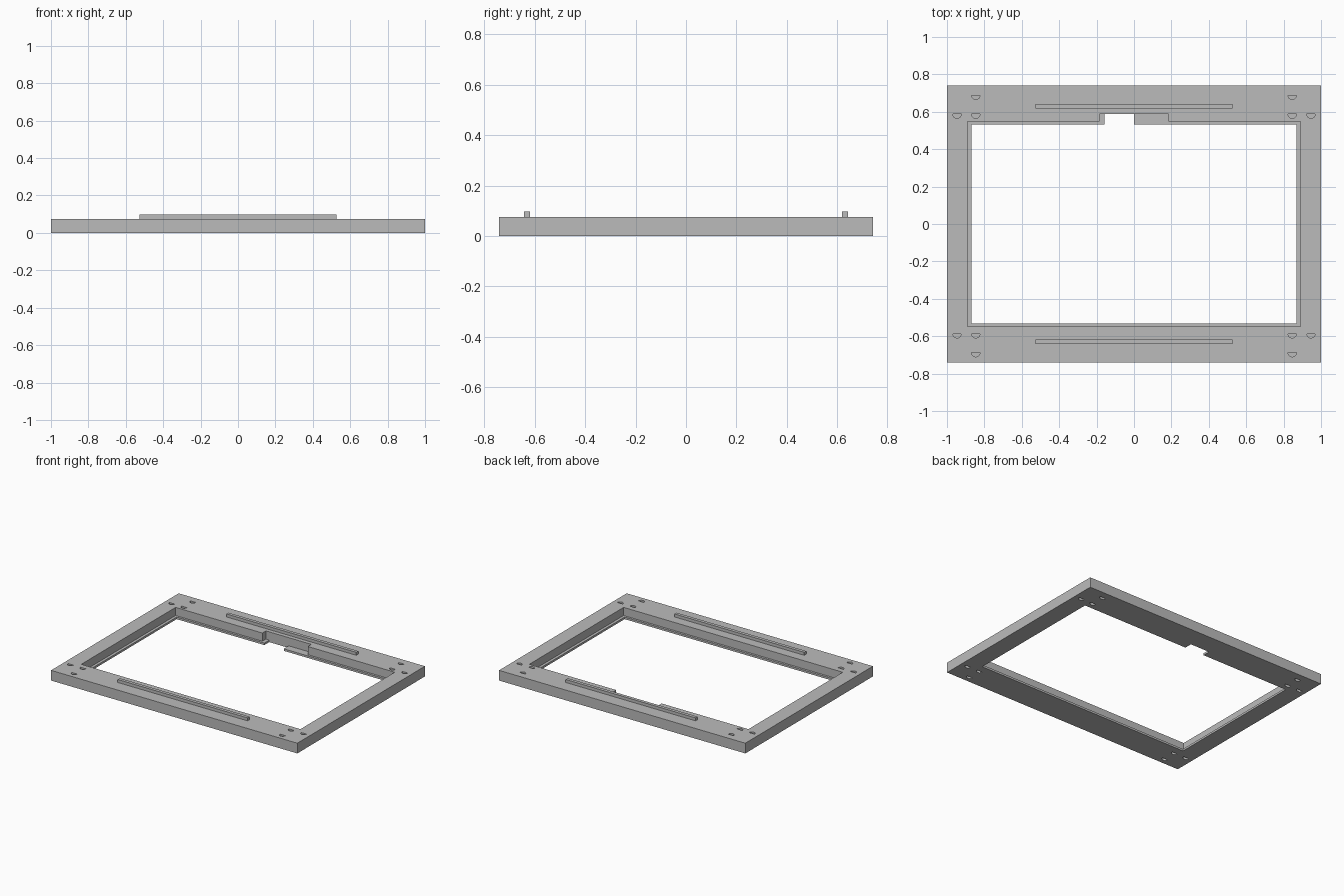
import bpy, bmesh, math

cube = bpy.data.objects.get("Cube")
if cube:
    bpy.data.objects.remove(cube, do_unlink=True)

W, D, H = 1.0, 0.74, 0.075   # half width, half depth, frame height
LIP = 0.015                  # thickness of the inner ledge

grey = bpy.data.materials.new("plain grey")
grey.use_nodes = True
colour = (0.5, 0.5, 0.5, 1)
grey.diffuse_color = colour
grey.node_tree.nodes["Principled BSDF"].inputs["Base Color"].default_value = colour


def add_prism(bm, outline, z0, z1):
    """Extrude a counter-clockwise outline from z0 to z1."""
    low = [bm.verts.new((x, y, z0)) for x, y in outline]
    high = [bm.verts.new((x, y, z1)) for x, y in outline]
    bm.faces.new(low[::-1])
    bm.faces.new(high)
    n = len(outline)
    for i in range(n):
        j = (i + 1) % n
        bm.faces.new((low[i], low[j], high[j], high[i]))


def make_object(name, prisms):
    bm = bmesh.new()
    for prism in prisms:
        add_prism(bm, *prism)
    mesh = bpy.data.meshes.new(name)
    bm.to_mesh(mesh)
    bm.free()
    mesh.materials.append(grey)
    obj = bpy.data.objects.new(name, mesh)
    bpy.context.collection.objects.link(obj)
    return obj


def rect(x0, x1, y0, y1):
    return [(x0, y0), (x1, y0), (x1, y1), (x0, y1)]


def half_disc(x, y, r=0.0225, steps=8):
    angles = [math.pi + math.pi * i / steps for i in range(steps + 1)]
    return [(x + r * math.cos(a), y + r * math.sin(a)) for a in angles]


def cut(target, name, prisms):
    cutter = make_object(name, prisms)
    cutter.hide_render = True
    mod = target.modifiers.new(name, "BOOLEAN")
    mod.operation, mod.solver, mod.object = "DIFFERENCE", "EXACT", cutter
    bpy.context.view_layer.objects.active = target
    bpy.ops.object.modifier_apply(modifier=mod.name)
    bpy.data.objects.remove(cutter, do_unlink=True)


# Frame with a stepped opening: recess above, narrower opening below
frame = make_object("frame", [(rect(-W, W, -D, D), 0, H)])
cut(frame, "opening_cutter", [(rect(-0.87, 0.87, -0.531, 0.531), -0.1, 0.2)])
cut(frame, "recess_cutter", [(rect(-0.89, 0.89, -0.547, 0.547), LIP, 0.2)])

# Connector notch in the rear rail, and the gap through its ledge
cut(frame, "notch_cutter", [(rect(-0.185, 0.184, 0.3, 0.588), LIP, 0.2)])
cut(frame, "gap_cutter", [(rect(-0.158, 0, 0.3, 0.588), -0.1, 0.2)])

# Blind half-round holes at each corner, on both faces
holes = []
for sx in (-1, 1):
    for sy in (-1, 1):
        for x, y in ((0.846, 0.587), (0.946, 0.587), (0.846, 0.688)):
            outline = half_disc(sx * x, sy * y)
            holes.append((outline, H - 0.025, H + 0.05))
            holes.append((outline, -0.05, 0.025))
cut(frame, "hole_cutter", holes)

# Raised locating ribs on the front and rear rails
for name, y in (("front_rib", -0.63), ("rear_rib", 0.63)):
    make_object(name, [(rect(-0.527, 0.527, y - 0.012, y + 0.012), H - 0.002, 0.097)])
